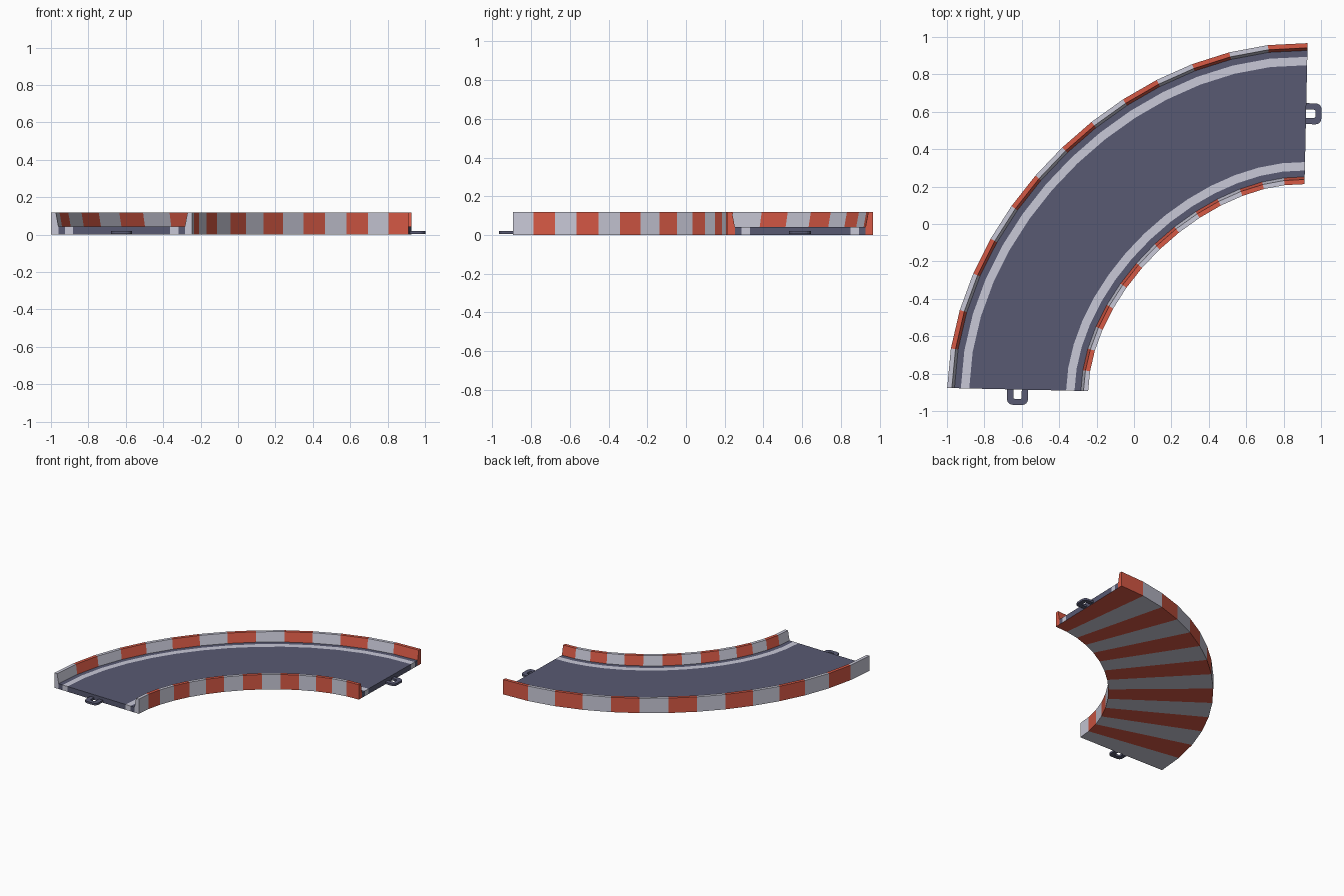
import bpy, bmesh, math
from mathutils import Vector

if "Cube" in bpy.data.objects:
    bpy.data.objects.remove(bpy.data.objects["Cube"])

def material(name, rgb):
    m = bpy.data.materials.new(name)
    m.diffuse_color = (*rgb, 1)
    m.use_nodes = True
    m.node_tree.nodes["Principled BSDF"].inputs["Base Color"].default_value = m.diffuse_color
    return m

GREY = material("road_grey", (0.098, 0.102, 0.17))
WHITE = material("stripe_white", (0.58, 0.58, 0.68))
RED = material("stripe_red", (0.68, 0.10, 0.06))
ROAD, PALE, STRIPE = 0, 1, -1

# Centre line: a Bezier quarter bend
TILT = math.radians(-1.25)
START = Vector((-0.622, -0.885))
END = Vector((0.92, 0.59))
T0 = Vector((-math.sin(TILT), math.cos(TILT)))
T1 = Vector((math.cos(TILT), math.sin(TILT)))
H = 0.742
P = (START, START + T0 * H, END - T1 * H, END)
SEGMENTS = 14

def frame(t):
    s = 1 - t
    pos = P[0]*s**3 + P[1]*3*s*s*t + P[2]*3*s*t*t + P[3]*t**3
    tan = ((P[1]-P[0])*s*s + (P[2]-P[1])*2*s*t + (P[3]-P[2])*t*t).normalized()
    return pos, tan, Vector((tan.y, -tan.x))   # last: towards the inside of the bend

def finish(name, bm, mats):
    bmesh.ops.recalc_face_normals(bm, faces=bm.faces)
    me = bpy.data.meshes.new(name)
    bm.to_mesh(me)
    bm.free()
    for m in mats:
        me.materials.append(m)
    ob = bpy.data.objects.new(name, me)
    bpy.context.collection.objects.link(ob)
    return ob

# Track body: half cross-section (offset, top height), mirrored
half = [(0.377, 0.118), (0.352, 0.118), (0.338, 0.042), (0.304, 0.042), (0.259, 0.042)]
profile = [(-u, z) for u, z in half] + half[::-1]
strips = [STRIPE, STRIPE, ROAD, PALE, ROAD, PALE, ROAD, STRIPE, STRIPE]

bm = bmesh.new()
rows = []
for i in range(SEGMENTS + 1):
    pos, tan, nor = frame(i / SEGMENTS)
    top, low = [], []
    for u, z in profile:
        q = pos + nor * u
        top.append(bm.verts.new((q.x, q.y, z)))
        low.append(bm.verts.new((q.x, q.y, 0)))
    rows.append((top, low))

def face(verts, mat):
    bm.faces.new(verts).material_index = mat

for i in range(SEGMENTS):
    (ta, la), (tb, lb) = rows[i], rows[i + 1]
    stripe = 1 if i % 2 == 0 else 2
    for j, s in enumerate(strips):
        face((ta[j], ta[j+1], tb[j+1], tb[j]), stripe if s == STRIPE else s)
        face((la[j], lb[j], lb[j+1], la[j+1]), stripe)
    for j in (0, -1):                       # outer wall sides
        face((ta[j], tb[j], lb[j], la[j]), stripe)
for (top, low), stripe in ((rows[0], 1), (rows[-1], 2)):   # end caps
    for j, s in enumerate(strips):
        face((top[j], low[j], low[j+1], top[j+1]), stripe if s == STRIPE else s)
finish("track_bend", bm, (GREY, WHITE, RED))

# Connector loops at both ends
def u_path(w, length, r):
    pts = [(0, -w)]
    for sign, a0 in ((-1, -90), (1, 0)):
        for k in range(5):
            a = math.radians(a0 + 22.5 * k)
            pts.append((length - r + r*math.cos(a), sign*(w - r) + r*math.sin(a)))
    return pts + [(0, w)]

def loop(name, origin, out):
    side = Vector((-out.y, out.x))
    b = bmesh.new()
    rings = []
    for path in (u_path(0.056, 0.082, 0.03), u_path(0.022, 0.05, 0.008)):
        for z in (0.004, 0.02):
            rings.append([b.verts.new((*(origin + out*x + side*y), z)) for x, y in path])
    ol, ot, il, it = rings
    for k in range(len(ol) - 1):
        for p, q in ((ol, ot), (ot, it), (it, il), (il, ol)):
            b.faces.new((p[k], p[k+1], q[k+1], q[k]))
    finish(name, b, (GREY,))

loop("start_connector", START, -T0)
loop("end_connector", END, T1)
